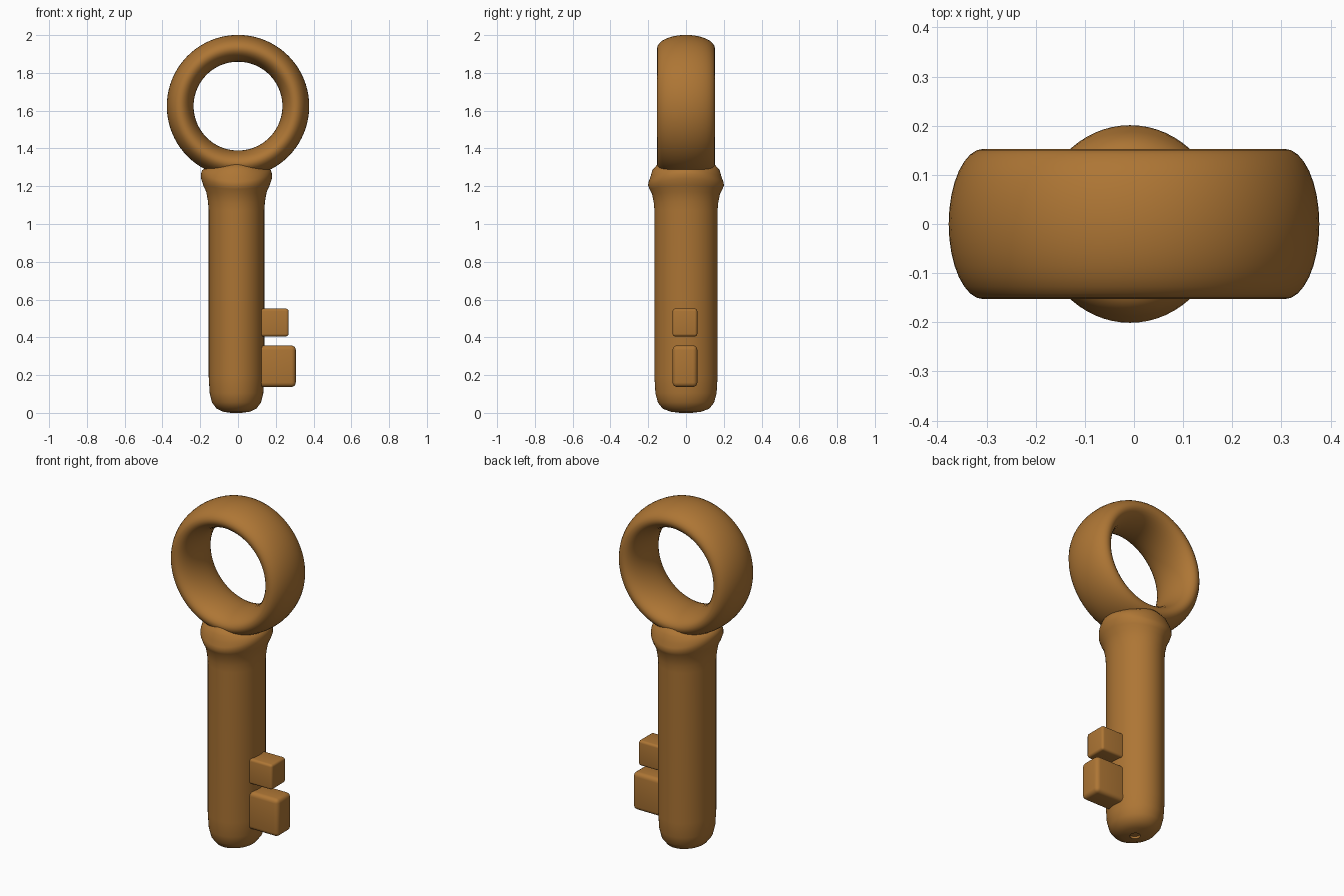
import bpy, bmesh
from math import sin, cos, pi, radians

if "Cube" in bpy.data.objects:
    bpy.data.objects.remove(bpy.data.objects["Cube"])

wood = bpy.data.materials.new("wood")
wood.diffuse_color = (0.42, 0.18, 0.035, 1)
wood.use_nodes = True
wood.node_tree.nodes["Principled BSDF"].inputs["Base Color"].default_value = wood.diffuse_color


def finish(name, bm, angle=50):
    bmesh.ops.recalc_face_normals(bm, faces=bm.faces)
    me = bpy.data.meshes.new(name)
    bm.to_mesh(me)
    bm.free()
    me.materials.append(wood)
    ob = bpy.data.objects.new(name, me)
    bpy.context.collection.objects.link(ob)
    bpy.ops.object.select_all(action='DESELECT')
    ob.select_set(True)
    bpy.context.view_layer.objects.active = ob
    bpy.ops.object.shade_smooth_by_angle(angle=radians(angle))
    return ob


def bridge(bm, a, b):
    n = len(a)
    for i in range(n):
        bm.faces.new((a[i], a[(i + 1) % n], b[(i + 1) % n], b[i]))


# Bow: ring with an elliptical cross-section, axis along y
def make_bow(zc=1.624, mid=0.306, half_r=0.071, half_y=0.153, n=80, m=32):
    bm = bmesh.new()
    loops = []
    for i in range(n):
        a = 2 * pi * i / n
        loop = []
        for j in range(m):
            t = 2 * pi * j / m
            r = mid + half_r * cos(t)
            loop.append(bm.verts.new((r * cos(a), half_y * sin(t), zc + r * sin(a))))
        loops.append(loop)
    for i in range(n):
        bridge(bm, loops[i], loops[(i + 1) % n])
    return finish("bow_ring", bm)


# Shaft: lofted ellipses; rim height differs between sides and front/back
def make_shaft(n=64, xc=-0.008):
    rows = [  # rx, ry, z at the sides, z at front and back
        (0.026, 0.028, 0.012, 0.012), (0.028, 0.030, 0.0, 0.0),
        (0.070, 0.080, 0.006, 0.006), (0.105, 0.123, 0.022, 0.022),
        (0.130, 0.149, 0.055, 0.055), (0.142, 0.162, 0.105, 0.105),
        (0.147, 0.167, 0.19, 0.19), (0.147, 0.167, 1.07, 1.07),
        (0.151, 0.170, 1.12, 1.11), (0.160, 0.180, 1.17, 1.16),
        (0.176, 0.193, 1.205, 1.185), (0.187, 0.201, 1.24, 1.205),
        (0.188, 0.197, 1.265, 1.225), (0.182, 0.188, 1.285, 1.25),
        (0.166, 0.178, 1.295, 1.285), (0.135, 0.152, 1.3, 1.315),
        (0.060, 0.070, 1.31, 1.325)]
    bm = bmesh.new()
    loops = []
    for rx, ry, zx, zy in rows:
        loop = []
        for i in range(n):
            a = 2 * pi * i / n
            z = zx * cos(a) ** 2 + zy * sin(a) ** 2
            loop.append(bm.verts.new((xc + rx * cos(a), ry * sin(a), z)))
        loops.append(loop)
    for a, b in zip(loops, loops[1:]):
        bridge(bm, a, b)
    bm.faces.new(loops[0])
    bm.faces.new(loops[-1])
    return finish("shaft_with_collar", bm)


# Bit teeth: rounded blocks sunk into the shaft
def make_tooth(name, x0, x1, z0, z1, bevel):
    y0, y1 = -0.071, 0.06
    bm = bmesh.new()
    bmesh.ops.create_cube(bm, size=1)
    for v in bm.verts:
        v.co = ((x0 + x1) / 2 + v.co.x * (x1 - x0),
                (y0 + y1) / 2 + v.co.y * (y1 - y0),
                (z0 + z1) / 2 + v.co.z * (z1 - z0))
    bmesh.ops.bevel(bm, geom=bm.edges[:], offset=bevel, segments=4,
                    profile=0.5, affect='EDGES')
    return finish(name, bm)


make_bow()
make_shaft()
make_tooth("upper_tooth", 0.06, 0.268, 0.405, 0.552, 0.014)
make_tooth("lower_tooth", 0.06, 0.306, 0.137, 0.357, 0.024)
